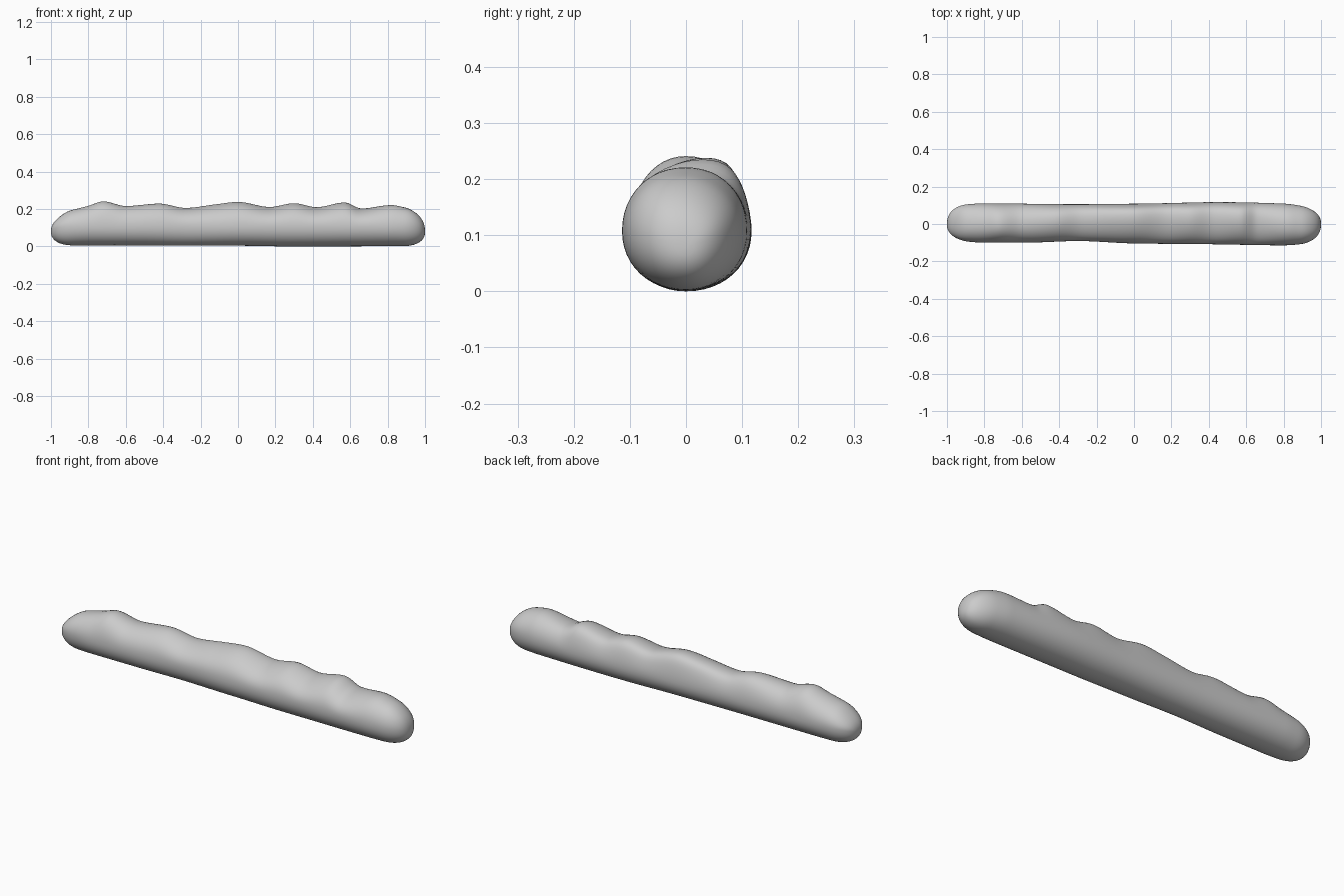
import bpy, bmesh, math

cube = bpy.data.objects.get("Cube")
if cube:
    bpy.data.objects.remove(cube, do_unlink=True)

# Lengthwise profiles as (x, value)
TOP = [(-1, .165), (-.9, .192), (-.8, .217), (-.72, .241), (-.6, .216), (-.42, .229),
       (-.28, .206), (-.12, .225), (0, .238), (.17, .211), (.3, .231), (.42, .21),
       (.57, .235), (.66, .203), (.82, .221), (.9, .207), (1, .19)]
FRONT = [(-1, -.085), (-.8, -.1), (-.55, -.099), (-.3, -.091), (0, -.104),
         (.4, -.108), (.8, -.114), (1, -.1)]
BACK = [(-1, .1), (-.8, .11), (-.3, .106), (.1, .11), (.45, .117), (.8, .109), (1, .085)]
CREST = [(-1, 0), (-.72, 0), (-.4, .02), (0, .035), (.57, .03), (.82, 0), (1, -.015)]
BOTTOM = [(-1, .006), (0, .004), (.3, 0), (1, .002)]


def sample(keys, x):
    """Smooth interpolation through the keys, with flat peaks and dips."""
    def slope(i):
        if i in (0, len(keys) - 1):
            return 0
        (x0, v0), (x1, v1), (x2, v2) = keys[i - 1:i + 2]
        a, b = (v1 - v0) / (x1 - x0), (v2 - v1) / (x2 - x1)
        return 0 if a * b <= 0 else 2 * a * b / (a + b)
    i = max(j for j in range(len(keys) - 1) if keys[j][0] <= x or j == 0)
    (x0, v0), (x1, v1) = keys[i], keys[i + 1]
    w = x1 - x0
    t = (x - x0) / w
    return (v0 * (1 + 2 * t) * (1 - t) ** 2 + v1 * t * t * (3 - 2 * t)
            + w * t * (1 - t) * (slope(i) * (1 - t) - slope(i + 1) * t))


SIDES, CAP, CAP_STEPS, MID_STEPS = 48, .12, 12, 120
POWER = 2.3
CORE_Z = .078

# Stations crowd together toward the rounded ends
cap = [CAP * (1 - math.cos(math.pi / 2 * i / CAP_STEPS)) for i in range(1, CAP_STEPS)]
span = 2 - 2 * CAP
stations = ([-1 + d for d in cap]
            + [-1 + CAP + span * i / MID_STEPS for i in range(MID_STEPS + 1)]
            + [1 - d for d in reversed(cap)])


def power_round(v):
    return math.copysign(abs(v) ** (2 / 2.1), v)


# Lumpy rounded log, lofted from rings
bm = bmesh.new()
rings = []
for x in stations:
    inset = min(1, (1 - abs(x)) / CAP)
    scale = (1 - (1 - inset) ** POWER) ** (1 / POWER)
    top, bottom = sample(TOP, x), sample(BOTTOM, x)
    front, back, crest = sample(FRONT, x), sample(BACK, x), sample(CREST, x)
    mid_z = .108
    ring = []
    for k in range(SIDES):
        a = math.tau * k / SIDES
        c, s = power_round(math.cos(a)), power_round(math.sin(a))
        y = c * (back if c > 0 else -front) + crest * max(0, s) ** 3
        z = mid_z + s * (top - mid_z if s > 0 else mid_z - bottom)
        ring.append(bm.verts.new((x, y * scale, CORE_Z + (z - CORE_Z) * scale)))
    rings.append(ring)

for r0, r1 in zip(rings, rings[1:]):
    for k in range(SIDES):
        n = (k + 1) % SIDES
        bm.faces.new((r0[k], r0[n], r1[n], r1[k]))

# Rounded tips
for ring, x in ((rings[0], -1), (rings[-1], 1)):
    tip = bm.verts.new((x, 0, CORE_Z))
    for k in range(SIDES):
        bm.faces.new((ring[k], ring[(k + 1) % SIDES], tip))

bmesh.ops.recalc_face_normals(bm, faces=bm.faces)
for f in bm.faces:
    f.smooth = True
mesh = bpy.data.meshes.new("lumpy_log")
bm.to_mesh(mesh)
bm.free()
log = bpy.data.objects.new("lumpy_log", mesh)
bpy.context.collection.objects.link(log)

# Plain grey surface
mat = bpy.data.materials.new("light_grey")
mat.use_nodes = True
grey = (.6, .6, .6, 1)
mat.diffuse_color = grey
mat.node_tree.nodes["Principled BSDF"].inputs["Base Color"].default_value = grey
mesh.materials.append(mat)
